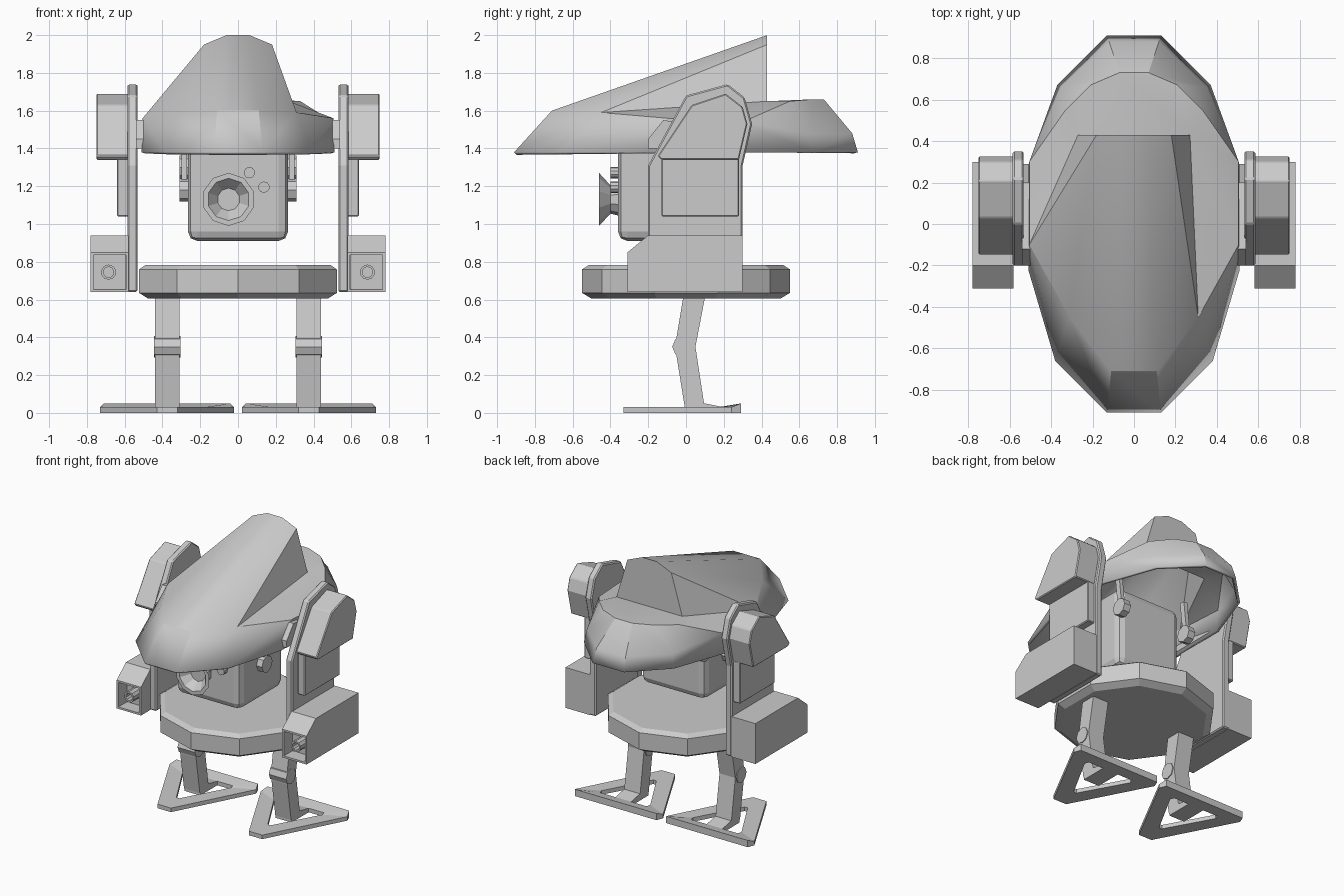
import bpy, bmesh
from math import sin, cos, pi, radians
from mathutils import Matrix, Vector

if "Cube" in bpy.data.objects:
    bpy.data.objects.remove(bpy.data.objects["Cube"])


def finish(name, bm, mirror=False, bevel=0, smooth=False):
    bmesh.ops.recalc_face_normals(bm, faces=bm.faces)
    me = bpy.data.meshes.new(name)
    bm.to_mesh(me)
    bm.free()
    ob = bpy.data.objects.new(name, me)
    bpy.context.collection.objects.link(ob)
    if bevel:
        m = ob.modifiers.new("Bevel", 'BEVEL')
        m.width, m.segments = bevel, 2 if bevel > .03 else 1
    if mirror:
        ob.modifiers.new("Mirror", 'MIRROR')
    if smooth:
        bpy.ops.object.select_all(action='DESELECT')
        ob.select_set(True)
        bpy.context.view_layer.objects.active = ob
        bpy.ops.object.shade_smooth_by_angle(angle=radians(25))
    return ob


def prism(profile, x0, x1):
    """Side profile (y, z) extruded along x."""
    bm = bmesh.new()
    a, b = [[bm.verts.new((x, y, z)) for y, z in profile] for x in (x0, x1)]
    bm.faces.new(a)
    bm.faces.new(b)
    n = len(a)
    for i in range(n):
        j = (i + 1) % n
        bm.faces.new((a[i], a[j], b[j], b[i]))
    bmesh.ops.recalc_face_normals(bm, faces=bm.faces)
    return bm


def lathe(profile, n, at=(0, 0, 0), axis='Z'):
    """Rings of (height, radius) around an axis; 'Y' points to the front."""
    rot = {'Z': Matrix(), 'Y': Matrix.Rotation(pi / 2, 4, 'X'), 'X': Matrix.Rotation(pi / 2, 4, 'Y')}[axis]
    bm = bmesh.new()
    rings = [[bm.verts.new(rot @ Vector((r * cos(pi / 2 + 2 * pi * i / n), r * sin(pi / 2 + 2 * pi * i / n), h))
                           + Vector(at)) for i in range(n)] for h, r in profile]
    for a, b in zip(rings, rings[1:]):
        for i in range(n):
            j = (i + 1) % n
            bm.faces.new((a[i], a[j], b[j], b[i]))
    bm.faces.new(rings[0])
    bm.faces.new(rings[-1])
    return bm


def box(y0, y1, z0, z1):
    return [(y0, z0), (y0, z1), (y1, z1), (y1, z0)]


# Round base
finish("base", lathe([(.605, .50), (.635, .55), (.76, .55), (.783, .515)], 10))

# Legs with knees
finish("legs", prism([(-.015, .61), (-.05, .40), (-.05, .30), (-.005, .02), (.10, .02), (.05, .35), (.10, .61)],
                     .31, .44), mirror=True)
finish("knees", lathe([(.304, .058), (.446, .058)], 8, (0, -.015, .35), 'X'), mirror=True)
finish("heel_bars", prism([(0, 0), (0, .03), (.10, .05), (.20, .03), (.22, 0)], .31, .44), mirror=True)

# Triangular open feet
outer = [(.055, -.33), (.355, .24), (.335, .29)]
inner = [(.012, -.17), (.20, .17), (.19, .20)]
bm = bmesh.new()
loops = []
for half in (outer, inner):
    pts = half + [(-x, y) for x, y in reversed(half)]
    for top in (False, True):
        loops.append([bm.verts.new((.375 + x, y, (.05 if y > .28 else .03) if top else 0)) for x, y in pts])
out_low, out_top, in_low, in_top = loops
for a, b in ((out_low, out_top), (out_top, in_top), (in_top, in_low), (in_low, out_low)):
    for i in range(6):
        j = (i + 1) % 6
        bm.faces.new((a[i], a[j], b[j], b[i]))
finish("feet", bm, mirror=True)

# Head with flared eye, sensors and side links
finish("head", prism(box(-.36, .16, .91, 1.50), -.265, .265), bevel=.05)
finish("eye", lathe([(.34, .09), (.40, .075), (.46, .14), (.46, .112), (.40, .06)], 10, (-.05, 0, 1.13), 'Y'))
for i, (x, z) in enumerate([(.06, 1.272), (.137, 1.195)]):
    finish(f"sensor_{i}", lathe([(.35, .03), (.40, .03)], 10, (x, 0, z), 'Y'))
for i, (y, z, dy) in enumerate([(-.10, 1.18, .02), (.21, 1.30, -.03)]):
    finish(f"head_pivot_{i}", lathe([(.255, .062), (.31, .062)], 8, (0, y, z), 'X'), mirror=True)
    finish(f"head_lever_{i}", prism([(y - .02, z), (y - .02 + dy, 1.56), (y + .02 + dy, 1.56), (y + .02, z)],
                                    .27, .30), mirror=True)

# Arm plates, pods and hood connectors
finish("arm_plates", prism([(-.20, .64), (-.20, 1.31), (0, 1.68), (.22, 1.74), (.31, 1.67), (.35, 1.53),
                            (.30, 1.31), (.30, .64)], .532, .585), mirror=True, bevel=.008)
finish("shoulder_pods", prism([(-.13, 1.34), (-.15, 1.36), (.03, 1.63), (.21, 1.69), (.30, 1.62), (.325, 1.53),
                               (.28, 1.34)], .58, .75), mirror=True, bevel=.006)
finish("arm_boxes", prism(box(-.13, .28, 1.04, 1.35), .58, .64), mirror=True, bevel=.006)
finish("hood_connectors", prism([(-.20, 1.40), (-.20, 1.45), (-.12, 1.55), (.20, 1.50), (.20, 1.40)],
                                .49, .54), mirror=True)

# Forearm housings, recessed at the front around a barrel
bm = prism([(-.31, .64), (-.31, .85), (-.20, .94), (.30, .94), (.30, .64)], .58, .78)
front = [f for f in bm.faces if f.normal.y < -.9]
bmesh.ops.inset_individual(bm, faces=front, thickness=.02, depth=0)
bmesh.ops.inset_individual(bm, faces=front, thickness=.001, depth=-.10)
finish("forearms", bm, mirror=True)
finish("barrels", lathe([(.19, .04), (.30, .04), (.30, .028), (.24, .028)], 10, (.685, 0, .745), 'Y'), mirror=True)

# Faceted hood: right half points, mirrored to the left
points = {
    'b0': (.13, -.91, 1.38), 'b1': (.38, -.66, 1.38), 'b2': (.51, -.22, 1.38), 'b3': (.51, .28, 1.38),
    'm0': (.11, -.71, 1.60), 'm1': (.31, -.45, 1.59), 'm2': (.505, -.10, 1.56), 'm3': (.505, .30, 1.54),
    'c0': (.06, .43, 2.0), 'c1': (.18, .43, 1.95), 'd': (.27, .43, 1.65),
    't0': (.07, .73, 1.66), 't1': (.21, .67, 1.66), 't2': (.33, .55, 1.65),
    'u0': (.12, .88, 1.48), 'u1': (.35, .66, 1.48),
    'r0': (.13, .91, 1.38), 'r1': (.37, .67, 1.38)}
bm = bmesh.new()
R = {k: bm.verts.new(p) for k, p in points.items()}
L = {k: bm.verts.new((-x, y, z)) for k, (x, y, z) in points.items()}
both = ["b0 b1 m1 m0", "b1 b2 m2 m1", "b2 b3 m3 m2", "m0 m1 c0", "m1 c1 c0",
        "d m3 t2", "d t2 t1", "d t1 t0", "t0 t1 u1 u0", "t1 t2 u1", "t2 m3 u1", "m3 b3 r1 u1", "u0 u1 r1 r0"]
right = ["m1 d c1", "m1 m2 d", "m2 m3 d"]
left = ["m1 c1 m2", "m2 c1 d", "m2 d m3"]
for side, faces in ((R, both + right), (L, both + left)):
    for f in faces:
        bm.faces.new([side[k] for k in f.split()])
for pair in ("b0 m0", "m0 c0", "d t0", "t0 u0", "u0 r0"):
    a, b = pair.split()
    bm.faces.new((R[a], R[b], L[b], L[a]))
bm.faces.new([R['d'], R['c1'], R['c0'], L['c0'], L['c1'], L['d']])
hood = finish("hood", bm, smooth=True)
m = hood.modifiers.new("Thickness", 'SOLIDIFY')
m.thickness, m.offset = .02, -1
